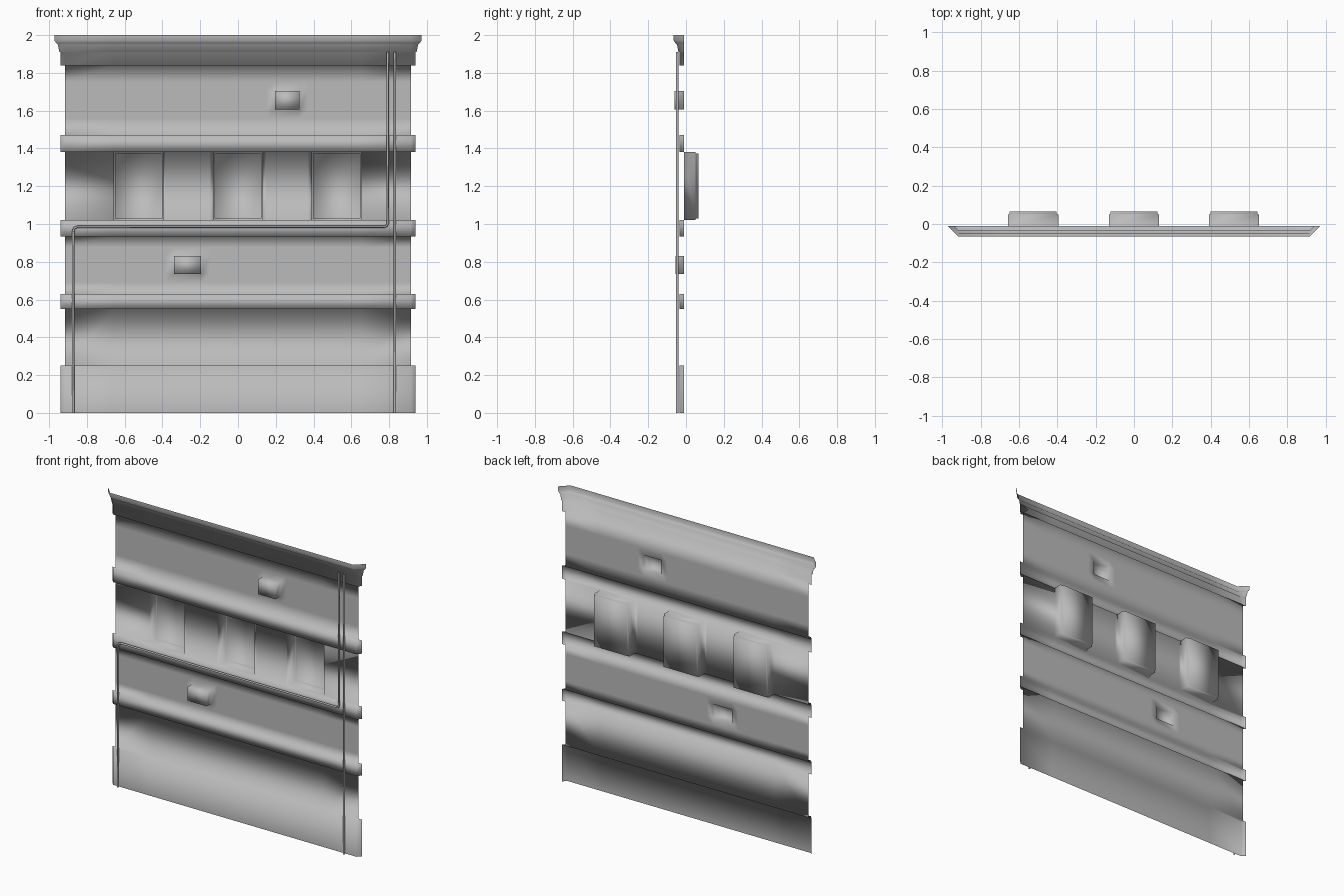
import bpy
import bmesh

old = bpy.data.objects.get("Cube")
if old:
    bpy.data.objects.remove(old)

# Single stone colour
stone = bpy.data.materials.new("grey_stone")
stone.use_nodes = True
GREY = (0.5, 0.5, 0.5, 1)
stone.diffuse_color = GREY
stone.node_tree.nodes["Principled BSDF"].inputs["Base Color"].default_value = GREY

HALF, WALL, BAND, RING = 0.916, -0.010, 0.024, 0.045

# Openings: left, right, bottom, top
windows = [(c - 0.131, c + 0.131, 1.02, 1.38) for c in (-0.526, 0, 0.522)]
blocks = [(0.195, 0.325, 1.605, 1.705, -0.051), (-0.34, -0.195, 0.735, 0.83, -0.046)]

# Vertical profile (height, projection): plinth, string courses, cornice
profile = [(0, BAND), (0.25, BAND), (0.25, 0)]
for low, high in ((0.55, 0.63), (0.935, 1.02), (1.38, 1.47)):
    profile += [(low, 0), (low, BAND), (high, BAND), (high, 0)]
profile += [(1.84, 0), (1.84, BAND), (1.91, BAND), (1.912, 0.03), (1.95, 0.038),
            (1.958, 0.046), (1.972, 0.056), (2, 0.056)]
columns = {-HALF, HALF}
for x0, x1, *_ in windows:
    columns |= {x0, x1}
for x0, x1, z0, z1, _ in blocks:
    columns |= {x0 - RING, x0, x1, x1 + RING}
    extra = [(z, 0) for z in (z0 - RING, z0, z1, z1 + RING)]
    at = next(i for i, p in enumerate(profile) if p[0] > z1)
    profile[at:at] = extra
columns = sorted(columns)

# Facade sheet, with splayed ends on everything that projects
bm = bmesh.new()
rows = []
for z, d in profile:
    row = [(-HALF - d, WALL, z)] + [(x, WALL - d, z) for x in columns] + [(HALF + d, WALL, z)]
    rows.append([bm.verts.new(p) for p in row])
for a, b in zip(rows, rows[1:]):
    for i in range(len(a) - 1):
        bm.faces.new((a[i], a[i + 1], b[i + 1], b[i]))
bmesh.ops.remove_doubles(bm, verts=bm.verts, dist=0.0005)


def face_at(x0, x1, z0, z1):
    """Wall cell filling the given rectangle."""
    def miss(f):
        c = f.calc_center_median()
        return abs(c.x - (x0 + x1) / 2) + abs(c.z - (z0 + z1) / 2) + abs(c.y - WALL)
    return min(bm.faces, key=miss)


def push(face, depth, inset=0.0):
    """Extrude a face along y, optionally shrinking it; returns the new cap."""
    cap = bmesh.ops.extrude_discrete_faces(bm, faces=[face])["faces"][0]
    c = cap.calc_center_median()
    for v in cap.verts:
        v.co.y += depth
        v.co.x -= inset if v.co.x > c.x else -inset
        v.co.z -= inset if v.co.z > c.z else -inset
    return cap


# Window niches with a stepped pane
for w in windows:
    cap = push(face_at(*w), 0.060)
    cap = push(cap, 0.002, 0.008)
    push(cap, 0.014)

# Projecting blocks, hollow behind
for *rect, depth in blocks:
    push(face_at(*rect), depth)

mesh = bpy.data.meshes.new("facade_wall")
for f in bm.faces:
    f.smooth = True
bm.to_mesh(mesh)
bm.free()
mesh.materials.append(stone)
bpy.context.collection.objects.link(bpy.data.objects.new("facade_wall", mesh))


# Surface pipes
def pipe(name, points):
    curve = bpy.data.curves.new(name, "CURVE")
    curve.dimensions = "3D"
    curve.bevel_depth = 0.0065
    curve.bevel_resolution = 1
    spline = curve.splines.new("POLY")
    spline.points.add(len(points) - 1)
    for p, (x, z) in zip(spline.points, points):
        p.co = (x, -0.046, z, 1)
    curve.materials.append(stone)
    bpy.context.collection.objects.link(bpy.data.objects.new(name, curve))


pipe("stepped_pipe", [(-0.873, 0), (-0.873, 0.96), (-0.866, 0.979), (-0.848, 0.986),
                      (0.775, 0.986), (0.787, 0.99), (0.792, 1.002), (0.792, 1.91)])
pipe("straight_pipe", [(0.831, 0), (0.831, 1.91)])
